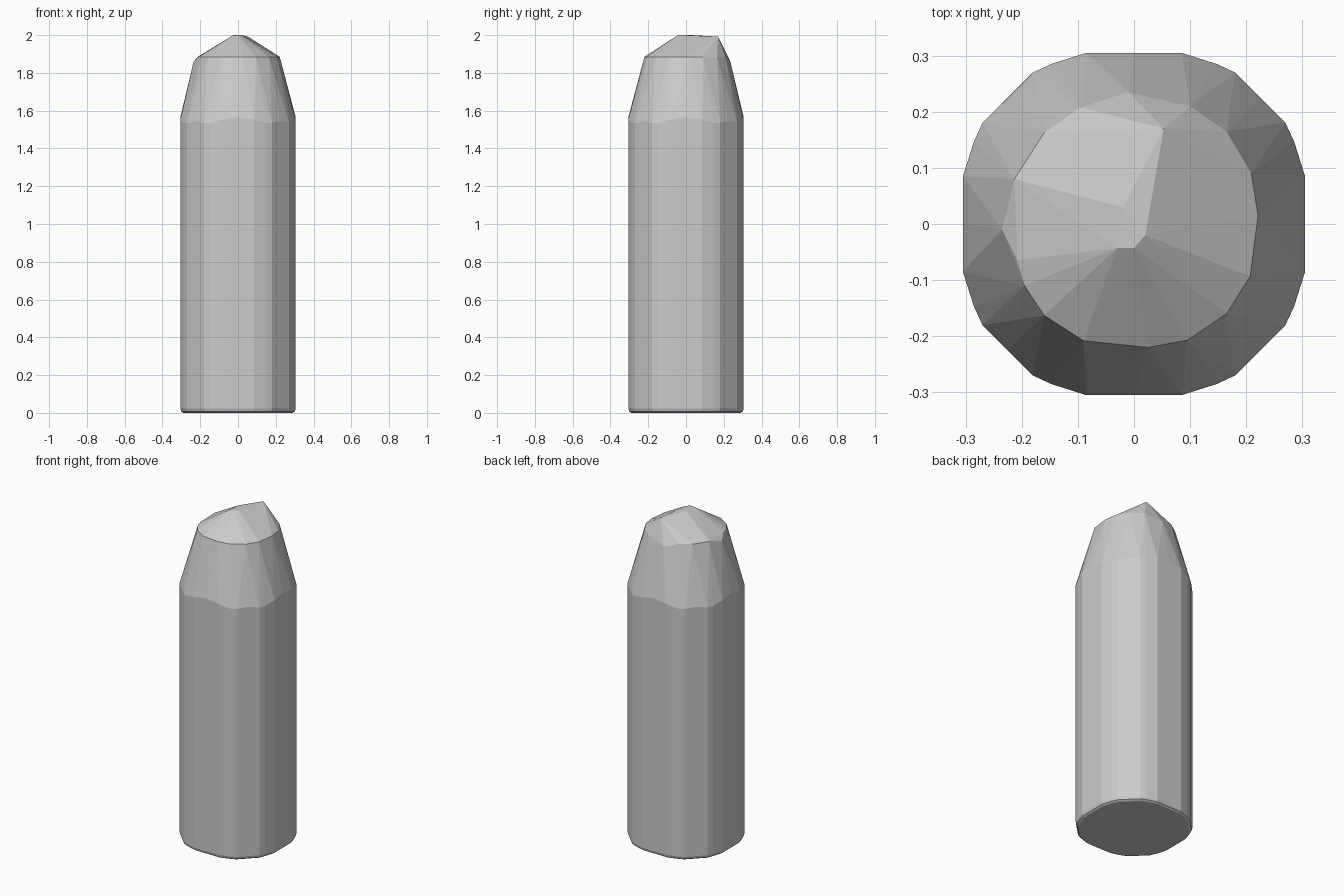
import bpy
import bmesh
from math import radians
from mathutils import Matrix, Vector

cube = bpy.data.objects.get("Cube")
if cube:
    bpy.data.objects.remove(cube, do_unlink=True)

# Single grey finish
grey = bpy.data.materials.new("plain grey")
grey.use_nodes = True
colour = (0.6, 0.6, 0.6, 1)
grey.diffuse_color = colour
grey.node_tree.nodes["Principled BSDF"].inputs["Base Color"].default_value = colour

# One side of the rounded octagon: (x, y, shoulder height)
FLAT = [(-0.085, 0.305, 1.552), (0, 0.305, 1.566), (0.085, 0.305, 1.552)]
DIAGONAL = [(0.148, 0.285, 1.535), (0.18, 0.27, 1.535),
            (0.225, 0.225, 1.545), (0.27, 0.18, 1.535), (0.285, 0.148, 1.535)]

# Irregular edge where the shoulder meets the sharpened cap
CAP_EDGE = [(-0.09, -0.208), (0.025, -0.22), (0.095, -0.207), (0.165, -0.16),
            (0.207, -0.093), (0.221, 0.015), (0.209, 0.09), (0.165, 0.165),
            (0.1, 0.21), (-0.095, 0.208), (-0.16, 0.163), (-0.213, 0.08),
            (-0.208, -0.065), (-0.195, -0.11), (-0.16, -0.163)]
LOW_EDGE = [(-0.235, -0.01), (-0.01, 0.235)]

# Lopsided ridge on top
RIDGE = [(0.053, 0.17, 1.992), (-0.02, 0.03, 2), (0.02, -0.02, 2),
         (0, -0.043, 2), (-0.03, -0.043, 1.997)]

points = [Vector(p) for p in RIDGE]
points += [Vector((x, y, 1.885)) for x, y in CAP_EDGE]
points += [Vector((x, y, 1.86)) for x, y in LOW_EDGE]

# Barrel: wavy shoulder line, straight wall, small bevel at the foot
for quarter in range(4):
    turn = Matrix.Rotation(radians(90 * quarter), 3, "Z")
    for x, y, shoulder in FLAT + DIAGONAL:
        for scale, z in ((1, shoulder), (1, 0.022), (0.985, 0.007), (0.95, 0)):
            points.append(turn @ Vector((x * scale, y * scale, z)))

# Wrap the convex body and merge its flat panels
bm = bmesh.new()
for p in points:
    bm.verts.new(p)
hull = bmesh.ops.convex_hull(bm, input=bm.verts[:])
loose = [v for v in bm.verts if not v.link_faces]
bmesh.ops.delete(bm, geom=loose, context="VERTS")
bmesh.ops.dissolve_limit(bm, angle_limit=radians(0.5),
                         verts=bm.verts[:], edges=bm.edges[:])
bmesh.ops.recalc_face_normals(bm, faces=bm.faces[:])
mesh = bpy.data.meshes.new("faceted_peg")
bm.to_mesh(mesh)
bm.free()
mesh.materials.append(grey)
bpy.context.collection.objects.link(bpy.data.objects.new("faceted_peg", mesh))
